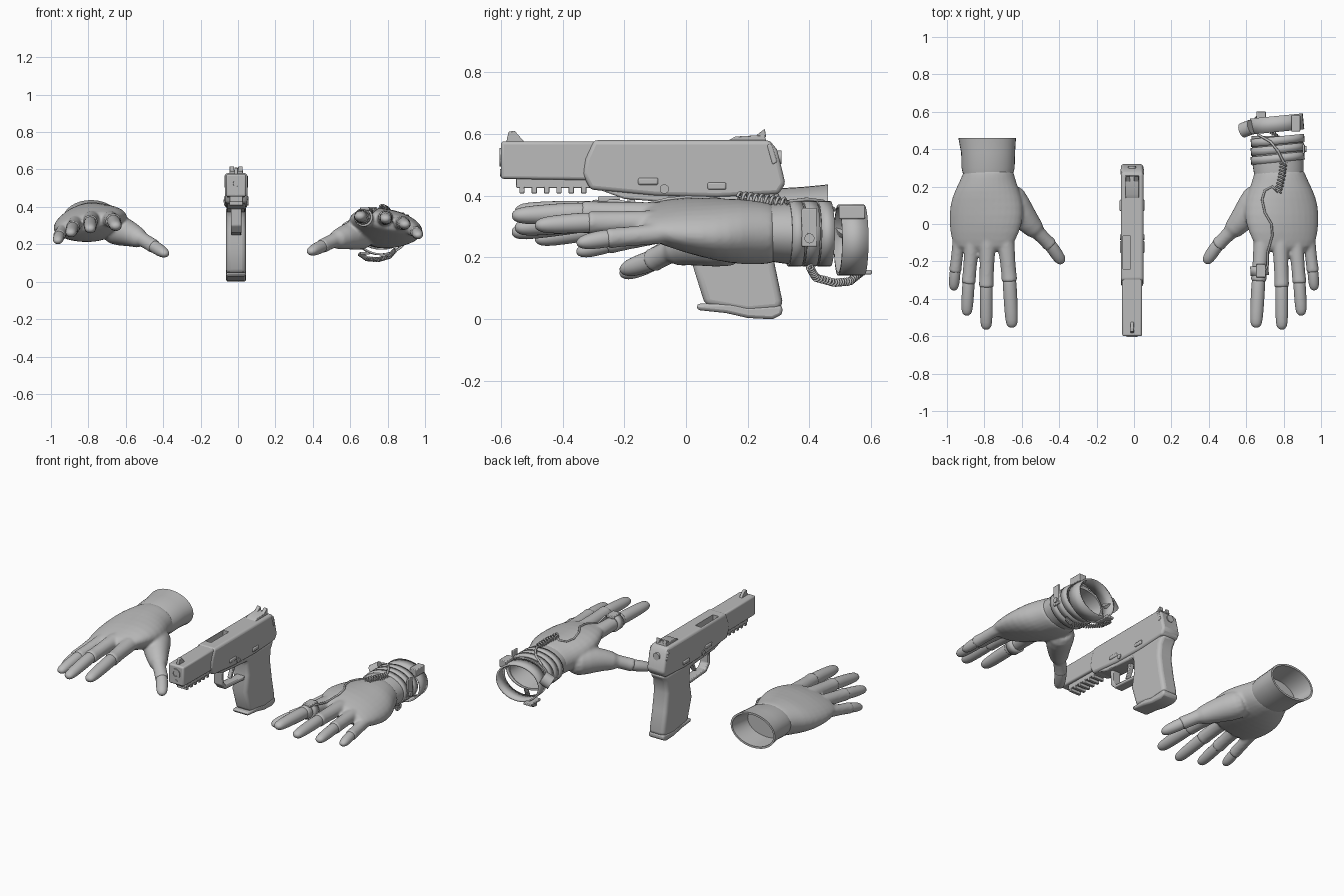
import bpy, bmesh, math
from mathutils import Vector, Matrix

cube = bpy.data.objects.get("Cube")
if cube:
    bpy.data.objects.remove(cube)

grey = bpy.data.materials.new("plain grey")
grey.use_nodes = True
grey.diffuse_color = (0.5, 0.5, 0.5, 1)
grey.node_tree.nodes["Principled BSDF"].inputs["Base Color"].default_value = (0.5, 0.5, 0.5, 1)
hard_parts = []


def finish(bm, name, soft=False, flip=1):
    """Turn a bmesh into an object; flip=-1 mirrors it in x."""
    for v in bm.verts:
        v.co.x *= flip
    bmesh.ops.recalc_face_normals(bm, faces=bm.faces)
    me = bpy.data.meshes.new(name)
    bm.to_mesh(me)
    bm.free()
    me.materials.append(grey)
    ob = bpy.data.objects.new(name, me)
    bpy.context.collection.objects.link(ob)
    if soft:
        me.shade_smooth()
    else:
        hard_parts.append(ob)
    return ob


def loft(bm, secs, n=16, axis=None):
    """Closed tube through sections (centre, side radius, up radius, roll)."""
    pts = [Vector(s[0]) for s in secs]
    rings = []
    for i, (c, rx, rz, roll) in enumerate(secs):
        t = Vector(axis) if axis else (pts[min(i + 1, len(pts) - 1)] - pts[max(i - 1, 0)]).normalized()
        side = t.cross(Vector((0, 0, 1))).normalized()
        up = side.cross(t)
        rot = Matrix.Rotation(roll, 3, t)
        ring = []
        for k in range(n):
            a = 2 * math.pi * k / n
            ring.append(bm.verts.new(pts[i] + rot @ (side * math.cos(a) * rx + up * math.sin(a) * rz)))
        rings.append(ring)
    for a, b in zip(rings, rings[1:]):
        for k in range(n):
            bm.faces.new((a[k], a[(k + 1) % n], b[(k + 1) % n], b[k]))
    bm.faces.new(rings[0])
    bm.faces.new(rings[-1])


def plate(name, profile, hw, bevel=0.006, x=-0.01, segments=2):
    """Extrude a (y, z) profile sideways and round its edges."""
    bm = bmesh.new()
    f = bm.faces.new([bm.verts.new((x - hw, y, z)) for y, z in profile])
    ext = bmesh.ops.extrude_face_region(bm, geom=[f])
    verts = [v for v in ext["geom"] if isinstance(v, bmesh.types.BMVert)]
    bmesh.ops.translate(bm, verts=verts, vec=(2 * hw, 0, 0))
    ob = finish(bm, name)
    if bevel:
        m = ob.modifiers.new("round", 'BEVEL')
        m.width, m.segments, m.limit_method = bevel, segments, 'ANGLE'
    return ob


def box(name, y0, y1, z0, z1, hw, bevel=0.004, x=-0.01):
    return plate(name, [(y0, z0), (y1, z0), (y1, z1), (y0, z1)], hw, bevel, x)


def cylinder(name, centre, r, depth, axis, bore=0):
    """Cylinder; a bore sinks a hole into its front end."""
    bm = bmesh.new()
    rot = Vector((0, 0, 1)).rotation_difference(Vector(axis)).to_matrix().to_4x4()
    bmesh.ops.create_cone(bm, cap_ends=True, segments=24, radius1=r, radius2=r, depth=depth,
                          matrix=Matrix.Translation(centre) @ rot)
    if bore:
        end = min(bm.faces, key=lambda f: f.calc_center_median().y)
        bmesh.ops.inset_region(bm, faces=[end], thickness=r - bore, depth=0)
        bmesh.ops.inset_region(bm, faces=[end], thickness=0.001, depth=-0.03)
    return finish(bm, name)


def cable(name, pts, r, turns=0, coil=0):
    """Round wire through points, optionally wound into a coil."""
    pts = [Vector(p) for p in pts]
    path = pts
    if turns:
        steps = turns * 12
        path = []
        for i in range(steps + 1):
            u = i / steps * (len(pts) - 1)
            k = min(int(u), len(pts) - 2)
            t = (pts[k + 1] - pts[k]).normalized()
            side = t.cross(Vector((0, 0, 1))).normalized()
            a = 2 * math.pi * i / 12
            path.append(pts[k].lerp(pts[k + 1], u - k) + (side * math.cos(a) + side.cross(t) * math.sin(a)) * coil)
    cu = bpy.data.curves.new(name, 'CURVE')
    cu.dimensions, cu.bevel_depth, cu.bevel_resolution = '3D', r, 1
    sp = cu.splines.new('POLY')
    sp.points.add(len(path) - 1)
    for p, co in zip(sp.points, path):
        p.co = (*co, 1)
    tmp = bpy.data.objects.new(name + "_path", cu)
    bpy.context.collection.objects.link(tmp)
    me = bpy.data.meshes.new_from_object(tmp.evaluated_get(bpy.context.evaluated_depsgraph_get()))
    bpy.data.objects.remove(tmp)
    bm = bmesh.new()
    bm.from_mesh(me)
    return finish(bm, name, soft=True)


# ---- Gloved hands: (knuckle, glove hem, fingertip, radius) per finger ----
FINGERS = {
    "index": ((0.685, -0.1, 0.335), (0.665, -0.31, 0.335), (0.652, -0.555, 0.322), 0.038),
    "middle": ((0.783, -0.11, 0.338), (0.79, -0.34, 0.33), (0.79, -0.565, 0.307), 0.036),
    "ring": ((0.865, -0.09, 0.315), (0.885, -0.32, 0.3), (0.895, -0.49, 0.28), 0.034),
    "little": ((0.93, -0.04, 0.285), (0.957, -0.26, 0.252), (0.965, -0.355, 0.23), 0.03),
    "thumb": ((0.55, -0.01, 0.245), (0.445, -0.115, 0.187), (0.38, -0.21, 0.15), 0.035),
}
# Palm: y, x, z, half width, half height, roll
PALM = [(0.31, 0.775, 0.302, 0.138, 0.1, 0), (0.25, 0.78, 0.3, 0.142, 0.103, -0.02),
        (0.18, 0.785, 0.3, 0.178, 0.109, -0.08), (0.1, 0.787, 0.302, 0.205, 0.101, -0.15),
        (0, 0.792, 0.311, 0.205, 0.086, -0.2), (-0.09, 0.805, 0.315, 0.178, 0.06, -0.22),
        (-0.155, 0.807, 0.316, 0.145, 0.042, -0.22)]


def pitch(p, s):
    """Left hand points up a little, right hand points down."""
    return Vector((p[0], p[1], p[2] - s * 0.06 * (p[1] + 0.1)))


def hand(word, s):
    bm = bmesh.new()
    loft(bm, [(pitch((x, y, z), s), rx, rz, roll) for y, x, z, rx, rz, roll in PALM], axis=(0, -1, 0))
    heel = [(0.69, 0.19, 0.272, 0.085), (0.63, 0.09, 0.262, 0.085), (0.56, 0, 0.243, 0.062), (0.5, -0.06, 0.215, 0.048)]
    loft(bm, [(pitch(q[:3], s), q[3], q[3], 0) for q in heel])
    for name, (k, h, tip, r) in FINGERS.items():
        k, h, tip = pitch(k, s), pitch(h, s), pitch(tip, s)
        d = (h - k).normalized()
        loft(bm, [(k - d * 0.05, r * 1.3, r * 1.2, 0), (k, r * 1.3, r * 1.2, 0), (k.lerp(h, 0.45), r * 1.12, r * 1.14, 0),
                  (k.lerp(h, 0.8), r * 1.1, r * 1.1, 0), (h - d * 0.008, r * 1.18, r * 1.18, 0),
                  (h, r * 1.18, r * 1.18, 0)], 12)
        # Bare fingertip
        e = (tip - h).normalized()
        fb = bmesh.new()
        loft(fb, [(h - d * 0.05, r * 0.9, r * 0.9, 0), (h, r * 1.02, r * 1.02, 0), (h.lerp(tip, 0.45), r, r * 0.96, 0),
                  (tip - e * r * 0.9, r * 0.93, r * 0.82, 0), (tip - e * r * 0.3, r * 0.7, r * 0.56, 0),
                  (tip, r * 0.3, r * 0.22, 0)], 12)
        fo = finish(fb, f"{word}_{name}_fingertip", True, s)
        fo.modifiers.new("smooth", 'SUBSURF').levels = 1
    ob = finish(bm, word + "_glove", True, s)
    ob.modifiers.new("round", 'SUBSURF').levels = 1
    m = ob.modifiers.new("merge", 'REMESH')
    m.mode, m.voxel_size, m.use_smooth_shade = 'VOXEL', 0.008, True
    m = ob.modifiers.new("relax", 'SMOOTH')
    m.factor, m.iterations = 0.5, 5
    return ob


def cuff(name, s, rings, wall=0.012):
    """Hollow sleeve from (y, x, z, half width, half height) rings."""
    bm = bmesh.new()
    y, x, z, rx, rz = rings[-1]
    inner = [(y, x, z, rx - wall, rz - wall), (0.325, x, z, rx - 2 * wall, rz - 2 * wall)]
    loft(bm, [(pitch((q[1], q[0], q[2]), s), q[3], q[4], 0) for q in rings + inner], 32, (0, -1, 0))
    return finish(bm, name, flip=s)


hand("right", -1)
geared = hand("left", 1)
cuff("right_cuff", -1, [(0.25, 0.78, 0.3, 0.13, 0.09), (0.3, 0.78, 0.3, 0.142, 0.1),
                        (0.38, 0.78, 0.3, 0.144, 0.1), (0.46, 0.785, 0.295, 0.154, 0.108)])
cuff("left_cuff", 1, [(0.25, 0.775, 0.302, 0.13, 0.09), (0.32, 0.77, 0.304, 0.137, 0.099),
                      (0.47, 0.765, 0.306, 0.137, 0.099)])


# ---- Wrist gear on the left hand ----
def band(name, centre, rx, rz, width, tilt, thick=0.012):
    bm = bmesh.new()
    bmesh.ops.create_cone(bm, cap_ends=False, segments=32, radius1=1, radius2=1, depth=width)
    mat = (Matrix.Translation(centre) @ Matrix.Rotation(tilt, 4, 'Z') @ Matrix.Diagonal((rx, 1, rz, 1))
           @ Matrix.Rotation(math.pi / 2, 4, 'X'))
    bm.transform(mat)
    ob = finish(bm, name)
    ob.modifiers.new("thickness", 'SOLIDIFY').thickness = thick
    return ob


for i, y in enumerate((0.352, 0.4, 0.447)):
    band(f"wrist_strap_{i}", (0.768, y, 0.277), 0.144, 0.106, 0.042, 0.1)
band("wrist_ring", (0.765, 0.535, 0.256), 0.142, 0.115, 0.085, 0.1, 0.01)
box("ring_clasp", 0.495, 0.58, 0.325, 0.37, 0.024, x=0.865)
box("ring_rod", 0.5, 0.602, 0.145, 0.16, 0.025, x=0.68)
box("strap_plate", 0.375, 0.425, 0.235, 0.36, 0.006, x=0.907)
cylinder("strap_button", (0.914, 0.4, 0.262), 0.016, 0.014, (1, 0, 0))
cylinder("ring_motor", (0.605, 0.51, 0.29), 0.04, 0.06, (0.8, 0.3, 0.5))
cable("lower_spring", [(0.84, 0.40, 0.17), (0.81, 0.42, 0.135), (0.75, 0.48, 0.118), (0.69, 0.53, 0.122),
                       (0.65, 0.565, 0.15)], 0.004, 26, 0.01)
bpy.context.view_layer.update()
skin = geared.evaluated_get(bpy.context.evaluated_depsgraph_get())


def on_glove(x, y, lift=0.003):
    hit, loc, _, _ = skin.ray_cast((x, y, 1), (0, 0, -1))
    return (x, y, (loc.z if hit else 0.38) + lift)


cable("finger_cable", [on_glove(x, y) for x, y in ((0.69, -0.27), (0.715, -0.22), (0.715, -0.15), (0.74, -0.06),
      (0.735, 0), (0.7, 0.06), (0.685, 0.13), (0.7, 0.18), (0.74, 0.2), (0.77, 0.17))], 0.006)
cable("wrist_spring", [on_glove(0.77, 0.17, 0.008), on_glove(0.79, 0.25, 0.008), (0.8, 0.33, 0.375)], 0.005, 9, 0.016)
cable("strap_cable", [(0.8, 0.33, 0.38), (0.77, 0.39, 0.388), (0.73, 0.44, 0.382), (0.66, 0.48, 0.355)], 0.007)
band("finger_ring", (0.671, -0.25, 0.344), 0.049, 0.049, 0.05, 0.05)
box("finger_sensor", -0.285, -0.215, 0.38, 0.398, 0.026, x=0.678)

# ---- Pistol ----
plate("front_slide", [(-0.6, 0.455), (-0.27, 0.45), (-0.27, 0.576), (-0.6, 0.576)], 0.053, 0.01, segments=3)
slide = plate("rear_slide", [(-0.335, 0.47), (-0.327, 0.52), (-0.3, 0.58), (0.27, 0.58), (0.295, 0.55), (0.322, 0.44),
                             (0.3, 0.405), (0.1, 0.395), (-0.1, 0.4), (-0.31, 0.42)], 0.06, 0.014, segments=3)
cutter = box("port_cutter", -0.24, -0.065, 0.545, 0.62, 0.02, 0, x=-0.038)
cutter.hide_render = True
cutter.hide_viewport = True
m = slide.modifiers.new("port", 'BOOLEAN')
m.operation, m.object = 'DIFFERENCE', cutter
cylinder("barrel", (-0.01, -0.585, 0.525), 0.03, 0.04, (0, 1, 0), 0.016)
cylinder("guide_rod", (-0.01, -0.59, 0.475), 0.012, 0.024, (0, 1, 0))
box("rail", -0.55, -0.28, 0.425, 0.46, 0.036)
for i in range(6):
    y = -0.54 + i * 0.04
    box(f"rail_tooth_{i}", y, y + 0.017, 0.408, 0.43, 0.036, 0.002)
plate("frame", [(-0.31, 0.43), (-0.2, 0.39), (0.05, 0.37), (0.27, 0.38), (0.3, 0.42), (0.1, 0.45)], 0.05)
plate("trigger_guard", [(-0.19, 0.41), (-0.185, 0.3), (-0.15, 0.262), (0.02, 0.25), (0.07, 0.25), (0.07, 0.275),
                        (0.02, 0.272), (-0.14, 0.283), (-0.163, 0.31), (-0.165, 0.41)], 0.028, 0.005)
plate("trigger", [(-0.05, 0.4), (-0.055, 0.34), (-0.075, 0.295), (-0.06, 0.295), (-0.035, 0.34), (-0.02, 0.4)], 0.013, 0.003)
plate("grip", [(0.0, 0.41), (0.035, 0.36), (0.04, 0.28), (0.02, 0.18), (0.062, 0.045), (0.2, 0.02), (0.308, 0.03),
               (0.312, 0.06), (0.287, 0.18), (0.27, 0.29), (0.277, 0.36), (0.31, 0.41)], 0.053, 0.022, segments=4)
plate("magazine_base", [(0.035, 0.05), (0.035, 0.03), (0.13, 0.02), (0.2, 0.004), (0.28, 0), (0.312, 0.015),
                        (0.312, 0.045), (0.2, 0.04), (0.15, 0.052)], 0.053, 0.01)
plate("front_sight", [(-0.583, 0.57), (-0.575, 0.608), (-0.555, 0.61), (-0.52, 0.57)], 0.01, 0.003)
plate("rear_sight_base", [(0.13, 0.575), (0.16, 0.592), (0.255, 0.597), (0.26, 0.575)], 0.036, 0.003)
for side in (-1, 1):
    x = -0.01 + side * 0.057
    word = "left" if side > 0 else "right"
    plate(word + "_rear_sight_post", [(0.22, 0.59), (0.255, 0.617), (0.26, 0.59)], 0.012, 0.002, -0.01 + side * 0.023)
    box(word + "_slide_lever", -0.155, -0.09, 0.435, 0.458, 0.009, 0.006, x)
    box(word + "_safety", 0.07, 0.13, 0.42, 0.443, 0.01, 0.005, x)
    cylinder(word + "_pin", (x, -0.07, 0.422), 0.015, 0.016, (1, 0, 0))
    plate(word + "_rear_serration", [(0.262, 0.565), (0.277, 0.568), (0.296, 0.51), (0.28, 0.5)], 0.006, 0.004, x)
cylinder("hammer", (-0.01, 0.3, 0.525), 0.022, 0.02, (0, 1, 0))

# Smooth shading with sharp edges kept on the hard parts
bpy.ops.object.select_all(action='DESELECT')
for ob in hard_parts:
    ob.select_set(not ob.hide_viewport)
bpy.context.view_layer.objects.active = slide
bpy.ops.object.shade_smooth_by_angle(angle=math.radians(35))
